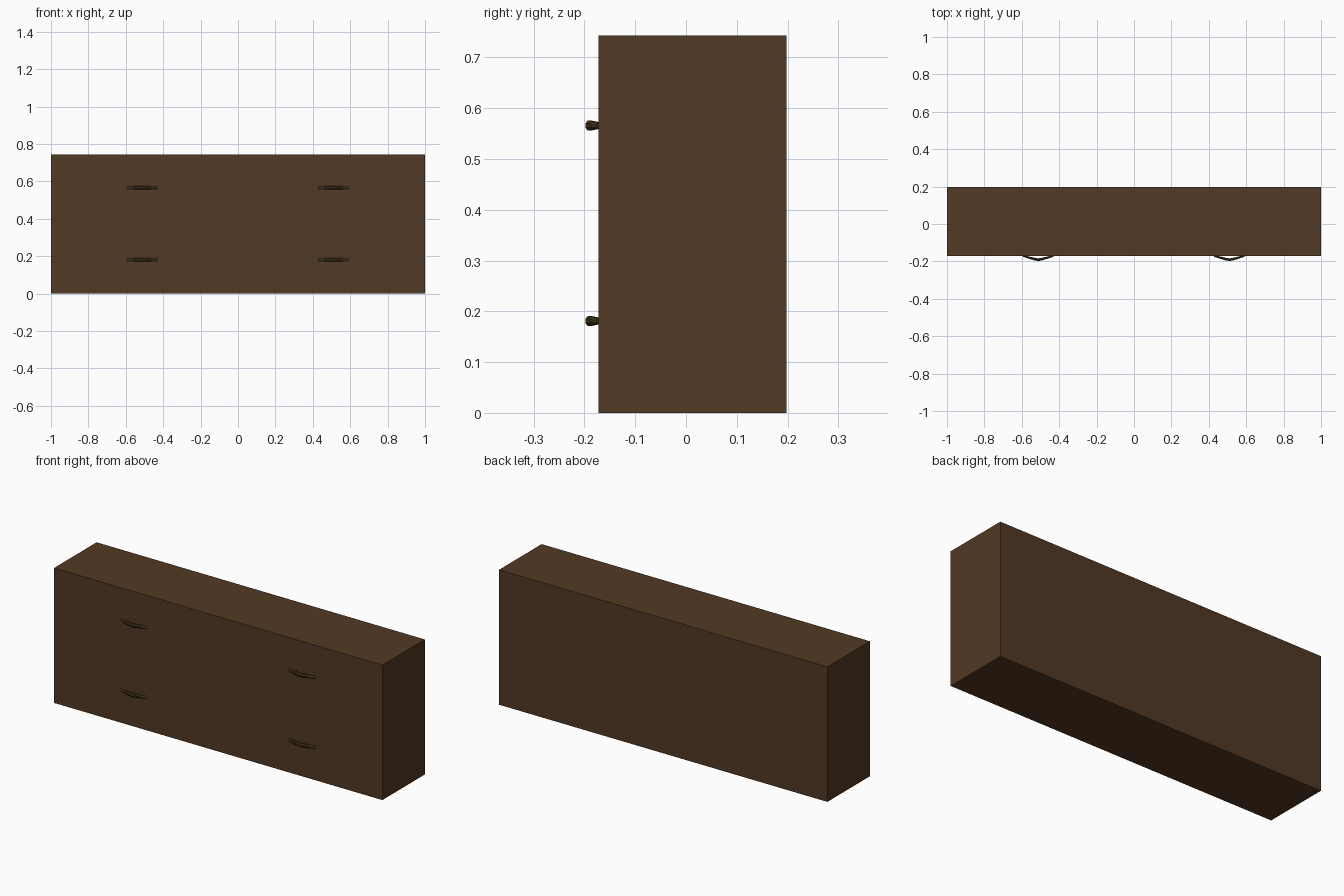
import bpy, bmesh, math

if "Cube" in bpy.data.objects:
    bpy.data.objects.remove(bpy.data.objects["Cube"])

def material(name, rgb):
    m = bpy.data.materials.new(name)
    m.diffuse_color = (*rgb, 1)
    m.use_nodes = True
    m.node_tree.nodes["Principled BSDF"].inputs["Base Color"].default_value = m.diffuse_color
    return m

wood = material("dark brown wood", (0.085, 0.041, 0.017))
metal = material("dark bronze", (0.060, 0.036, 0.013))

def make_object(name, bm, mat):
    bmesh.ops.recalc_face_normals(bm, faces=bm.faces)
    me = bpy.data.meshes.new(name)
    bm.to_mesh(me)
    bm.free()
    me.materials.append(mat)
    ob = bpy.data.objects.new(name, me)
    bpy.context.collection.objects.link(ob)
    return ob

# Cabinet body
FRONT, BACK, HEIGHT = -0.172, 0.198, 0.743
bm = bmesh.new()
bmesh.ops.create_cube(bm, size=1)
for v in bm.verts:
    v.co.x *= 2
    v.co.y = FRONT if v.co.y < 0 else BACK
    v.co.z = HEIGHT if v.co.z > 0 else 0
make_object("cabinet_body", bm, wood)

# Bowed pull: (x, y centre, half depth, half height) stations with octagonal sections
STATIONS = [(0.082, -0.171, 0.004, 0.006), (0.05, -0.1795, 0.006, 0.008),
            (0.02, -0.1875, 0.007, 0.0095), (0, -0.191, 0.007, 0.010)]

def handle(name, cx, cz):
    bm = bmesh.new()
    path = [(-x, y, d, h) for x, y, d, h in STATIONS] + STATIONS[-2::-1]
    rings = []
    for x, y, d, h in path:
        angles = [math.radians(22.5 + 45 * i) for i in range(8)]
        rings.append([bm.verts.new((cx + x, y + d * 1.08 * math.cos(a),
                                    cz + h * 1.08 * math.sin(a))) for a in angles])
    for a, b in zip(rings, rings[1:]):
        for i in range(8):
            j = (i + 1) % 8
            bm.faces.new((a[i], a[j], b[j], b[i]))
    bm.faces.new(rings[0])
    bm.faces.new(rings[-1])
    make_object(name, bm, metal)

# Two columns and two rows of pulls
for side, cx in (("left", -0.512), ("right", 0.51)):
    for row, cz in (("lower", 0.181), ("upper", 0.566)):
        handle(f"{row}_{side}_handle", cx, cz)
